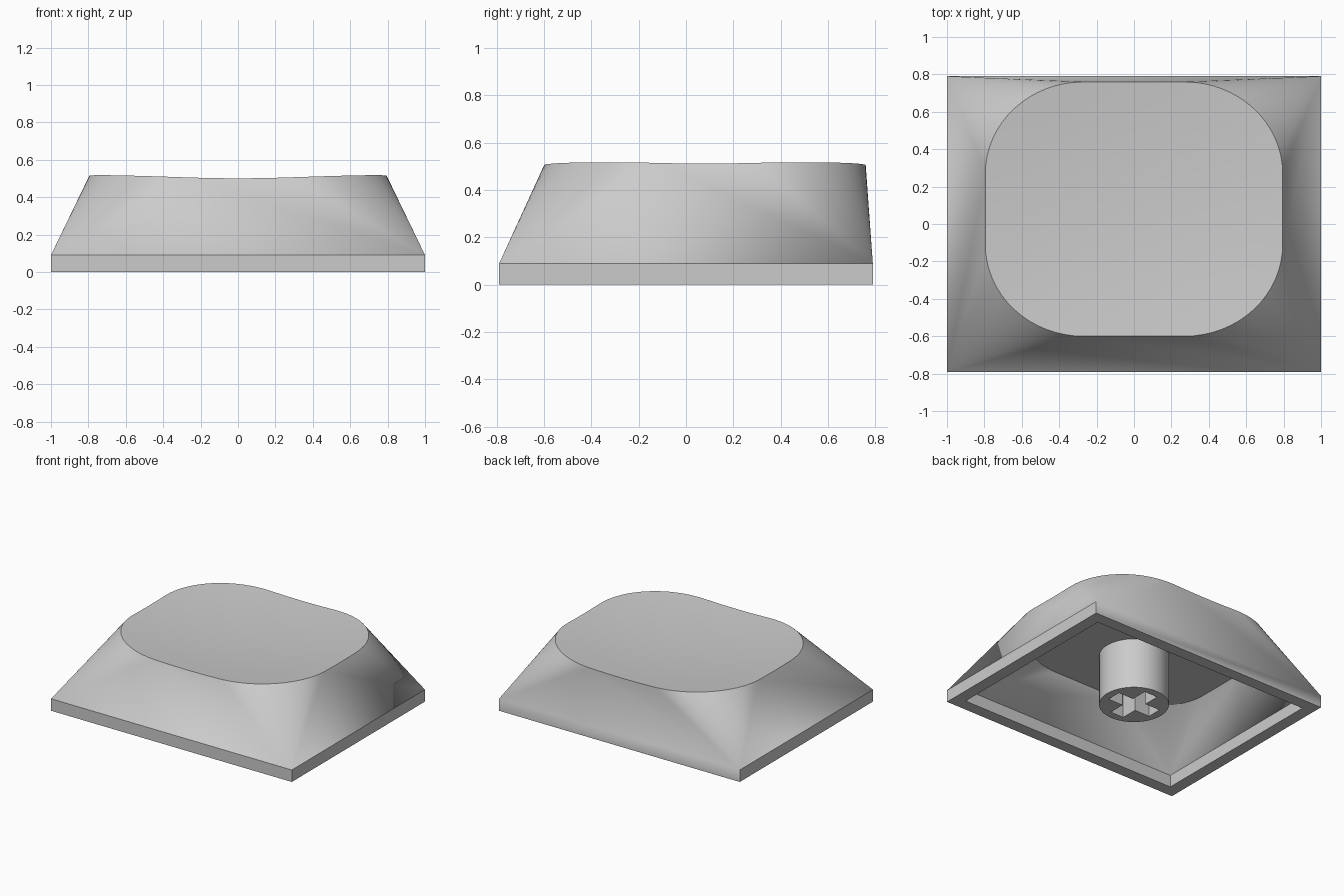
import bpy, bmesh, math

cube = bpy.data.objects.get("Cube")
if cube:
    bpy.data.objects.remove(cube, do_unlink=True)

GREY = (0.6, 0.6, 0.6, 1.0)
mat = bpy.data.materials.new("plain_grey")
mat.use_nodes = True
mat.diffuse_color = GREY
mat.node_tree.nodes["Principled BSDF"].inputs["Base Color"].default_value = GREY

TOP_Y = 0.08          # the top sits towards the back
HALF_X, HALF_Y = 1.0, 0.79
SKIRT = 0.09
WALL = 0.09
CEILING = 0.38
ARC, STRAIGHT = 16, 4
CORNERS = [(1, 1), (-1, 1), (-1, -1), (1, -1)]


def dish(x, y):
    return 0.469 + 0.068 * (x * x + (y - TOP_Y) ** 2)


def rounded_outline(inset):
    """One list of points per corner, counter-clockwise."""
    rx, ry = 0.525 - inset, 0.49 - inset
    arcs = []
    for i, (sx, sy) in enumerate(CORNERS):
        arc = []
        for k in range(ARC + 1):
            a = math.pi / 2 * (i + k / ARC)
            arc.append((sx * 0.27 + rx * math.cos(a),
                        TOP_Y + sy * 0.19 + ry * math.sin(a)))
        arcs.append(arc)
    return arcs


def add_shell(bm, inset, top_z):
    """Upright skirt, then a loft to the rounded top. Returns bottom and top loops."""
    def rect(z):
        return [bm.verts.new((sx * (HALF_X - inset), sy * (HALF_Y - inset), z))
                for sx, sy in CORNERS]
    low, high = rect(0), rect(SKIRT)
    arcs = [[bm.verts.new((x, y, top_z(x, y))) for x, y in arc]
            for arc in rounded_outline(inset)]
    loop = []
    for i in range(4):
        j = (i + 1) % 4
        bm.faces.new((low[i], low[j], high[j], high[i]))
        # fan from the square corner to the rounded corner
        for a, b in zip(arcs[i], arcs[i][1:]):
            bm.faces.new((high[i], b, a))
        # flat side with a top edge that follows the dish
        p, q = arcs[i][-1].co, arcs[j][0].co
        mids = []
        for k in range(1, STRAIGHT):
            m = p.lerp(q, k / STRAIGHT)
            mids.append(bm.verts.new((m.x, m.y, top_z(m.x, m.y))))
        edge = [arcs[i][-1]] + mids + [arcs[j][0]]
        bm.faces.new([high[i], high[j]] + edge[::-1])
        loop += arcs[i] + mids
    return low, loop


def finish(bm, name, angle):
    bmesh.ops.remove_doubles(bm, verts=bm.verts, dist=0.0001)
    bmesh.ops.recalc_face_normals(bm, faces=bm.faces)
    mesh = bpy.data.meshes.new(name)
    bm.to_mesh(mesh)
    bm.free()
    mesh.materials.append(mat)
    ob = bpy.data.objects.new(name, mesh)
    bpy.context.collection.objects.link(ob)
    bpy.ops.object.select_all(action="DESELECT")
    ob.select_set(True)
    bpy.context.view_layer.objects.active = ob
    bpy.ops.object.shade_smooth_by_angle(angle=math.radians(angle))
    return ob


# Hollow cap: outer shell, inner shell, rim between them
bm = bmesh.new()
outer_low, outer_top = add_shell(bm, 0, dish)
inner_low, inner_top = add_shell(bm, WALL, lambda x, y: CEILING)
for i in range(4):
    j = (i + 1) % 4
    bm.faces.new((outer_low[i], inner_low[i], inner_low[j], outer_low[j]))
bm.faces.new(inner_top)

# Dished top made of shrinking rings
ring = outer_top
n = len(ring)
for s in (0.8, 0.6, 0.4, 0.2):
    inner = []
    for v in outer_top:
        x, y = v.co.x * s, TOP_Y + (v.co.y - TOP_Y) * s
        inner.append(bm.verts.new((x, y, dish(x, y))))
    for i in range(n):
        j = (i + 1) % n
        bm.faces.new((ring[i], ring[j], inner[j], inner[i]))
    ring = inner
centre = bm.verts.new((0, TOP_Y, dish(0, TOP_Y)))
for i in range(n):
    bm.faces.new((ring[i], ring[(i + 1) % n], centre))
finish(bm, "cap_shell", 15)

# Round stem with a cross-shaped socket, built as four equal quarters
bm = bmesh.new()
R, REACH, SLOT = 0.238, 0.18, 0.055
quarter = [(R * math.cos(math.pi / 2 * k / 12), R * math.sin(math.pi / 2 * k / 12))
           for k in range(13)]
quarter += [(0, REACH), (SLOT, REACH), (SLOT, SLOT), (REACH, SLOT), (REACH, 0)]
for turn in range(4):
    c, s = round(math.cos(turn * math.pi / 2)), round(math.sin(turn * math.pi / 2))
    pts = [(x * c - y * s, x * s + y * c) for x, y in quarter]
    low = [bm.verts.new((x, y, 0)) for x, y in pts]
    high = [bm.verts.new((x, y, CEILING)) for x, y in pts]
    bm.faces.new(low[::-1])
    for i in range(len(pts) - 1):
        if i != 12:  # no wall on the seam between quarters
            bm.faces.new((low[i], low[i + 1], high[i + 1], high[i]))
finish(bm, "stem", 30)
